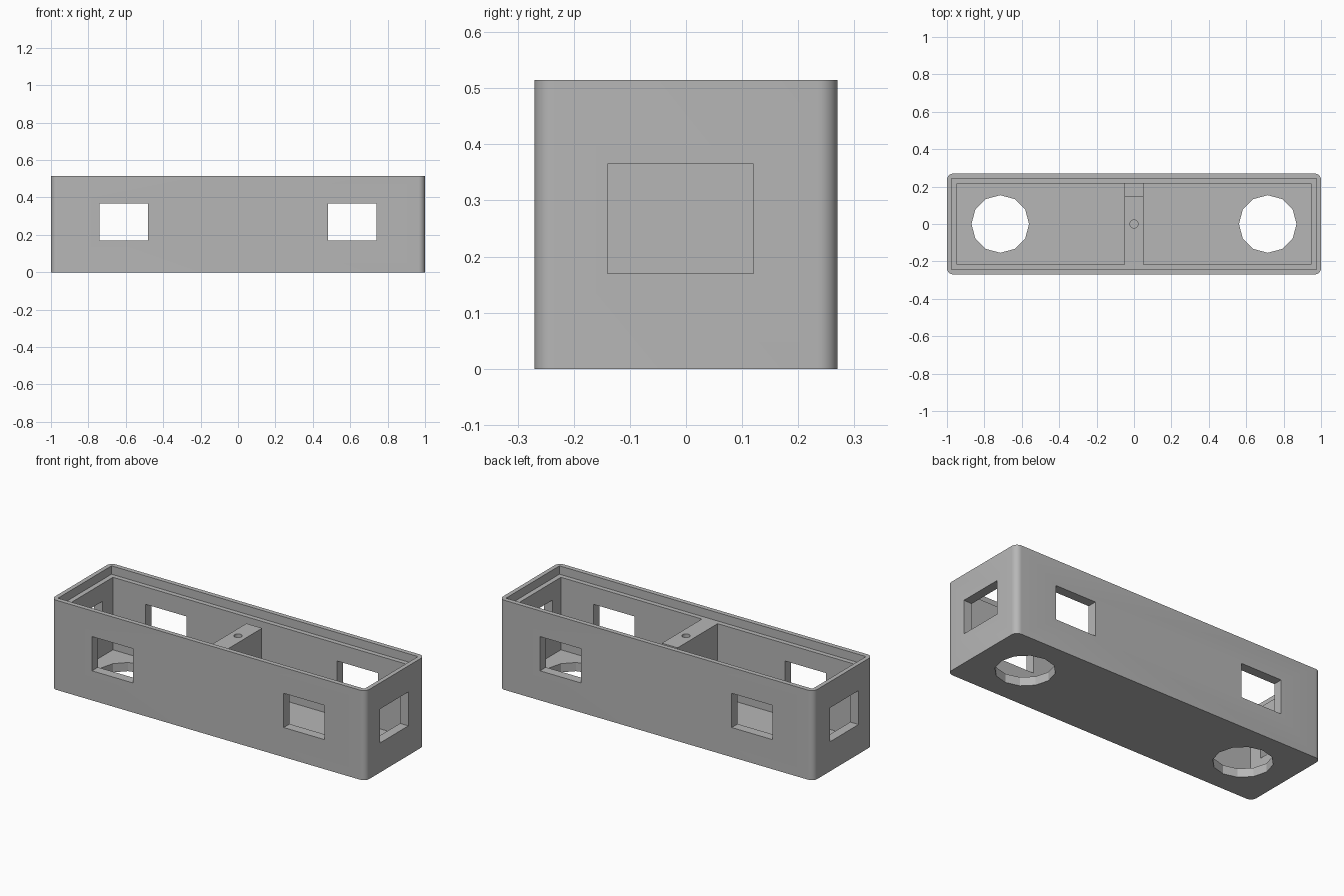
import bpy, bmesh, math
from mathutils import Matrix, Vector

default = bpy.data.objects.get("Cube")
if default:
    bpy.data.objects.remove(default, do_unlink=True)

HX, HY, H = 1.0, 0.27, 0.515        # outer half sizes and height
RADIUS = 0.035
IX, IY, FLOOR = 0.947, 0.216, 0.05  # inner half sizes and floor level
LEDGE = 0.467
RIB = 0.05                          # half width of the central rib

grey = bpy.data.materials.new("plain grey")
grey.use_nodes = True
grey.diffuse_color = (0.47, 0.47, 0.47, 1)
grey.node_tree.nodes["Principled BSDF"].inputs["Base Color"].default_value = (0.47, 0.47, 0.47, 1)


def add_object(name, bm):
    bmesh.ops.recalc_face_normals(bm, faces=bm.faces)
    mesh = bpy.data.meshes.new(name)
    bm.to_mesh(mesh)
    bm.free()
    mesh.materials.append(grey)
    obj = bpy.data.objects.new(name, mesh)
    bpy.context.collection.objects.link(obj)
    return obj


def box(name, low, high):
    low, high = Vector(low), Vector(high)
    bm = bmesh.new()
    place = Matrix.Translation((low + high) / 2) @ Matrix.Diagonal((*(high - low), 1))
    bmesh.ops.create_cube(bm, size=1, matrix=place)
    return add_object(name, bm)


def cylinder(name, x, radius, low, high, sides):
    bm = bmesh.new()
    bmesh.ops.create_cone(bm, cap_ends=True, segments=sides, radius1=radius, radius2=radius,
                          depth=high - low, matrix=Matrix.Translation((x, 0, (low + high) / 2)))
    return add_object(name, bm)


# Outer block with rounded upright corners
bm = bmesh.new()
ring = []
for quarter, (sx, sy) in enumerate([(1, 1), (-1, 1), (-1, -1), (1, -1)]):
    for step in range(9):
        a = (quarter + step / 8) * math.pi / 2
        ring.append(bm.verts.new((sx * (HX - RADIUS) + RADIUS * math.cos(a),
                                  sy * (HY - RADIUS) + RADIUS * math.sin(a), 0)))
base = bm.faces.new(ring)
top = bmesh.ops.extrude_face_region(bm, geom=[base])["geom"]
bmesh.ops.translate(bm, vec=(0, 0, H), verts=[v for v in top if isinstance(v, bmesh.types.BMVert)])
case = add_object("case", bm)

# Lid recess, wire slot at the back of the rib, and screw hole
cutters = [
    box("lid_recess", (-0.975, -0.243, LEDGE), (0.975, 0.243, H + 0.1)),
    box("wire_slot", (-RIB - 0.02, 0.148, 0.17), (RIB + 0.02, IY, H + 0.05)),
    cylinder("screw_hole", 0, 0.022, 0.2, H + 0.05, 24),
]
for s in (-1, 1):
    # Compartment, floor hole, front and back windows, end window
    xs = sorted((s * RIB, s * IX))
    cutters.append(box("compartment", (xs[0], -IY, FLOOR), (xs[1], IY, H + 0.05)))
    cutters.append(cylinder("floor_hole", s * 0.715, 0.154, -0.1, 0.1, 12))
    xs = sorted((s * 0.48, s * 0.74))
    cutters.append(box("long_window", (xs[0], -0.4, 0.17), (xs[1], 0.4, 0.367)))
    xs = sorted((s * 0.9, s * 1.1))
    cutters.append(box("end_window", (xs[0], -0.14, 0.17), (xs[1], 0.12, 0.365)))

for cutter in cutters:
    mod = case.modifiers.new(cutter.name, "BOOLEAN")
    mod.operation = "DIFFERENCE"
    mod.solver = "EXACT"
    mod.object = cutter
    cutter.hide_render = True

# Bake the cuts and drop the cutters
bpy.context.view_layer.update()
baked = bpy.data.meshes.new_from_object(case.evaluated_get(bpy.context.evaluated_depsgraph_get()))
case.modifiers.clear()
case.data = baked
for cutter in cutters:
    bpy.data.objects.remove(cutter, do_unlink=True)

# Smooth the rounded corners, keep real edges crisp
bpy.ops.object.select_all(action="DESELECT")
case.select_set(True)
bpy.context.view_layer.objects.active = case
bpy.ops.object.shade_smooth_by_angle(angle=math.radians(25))
